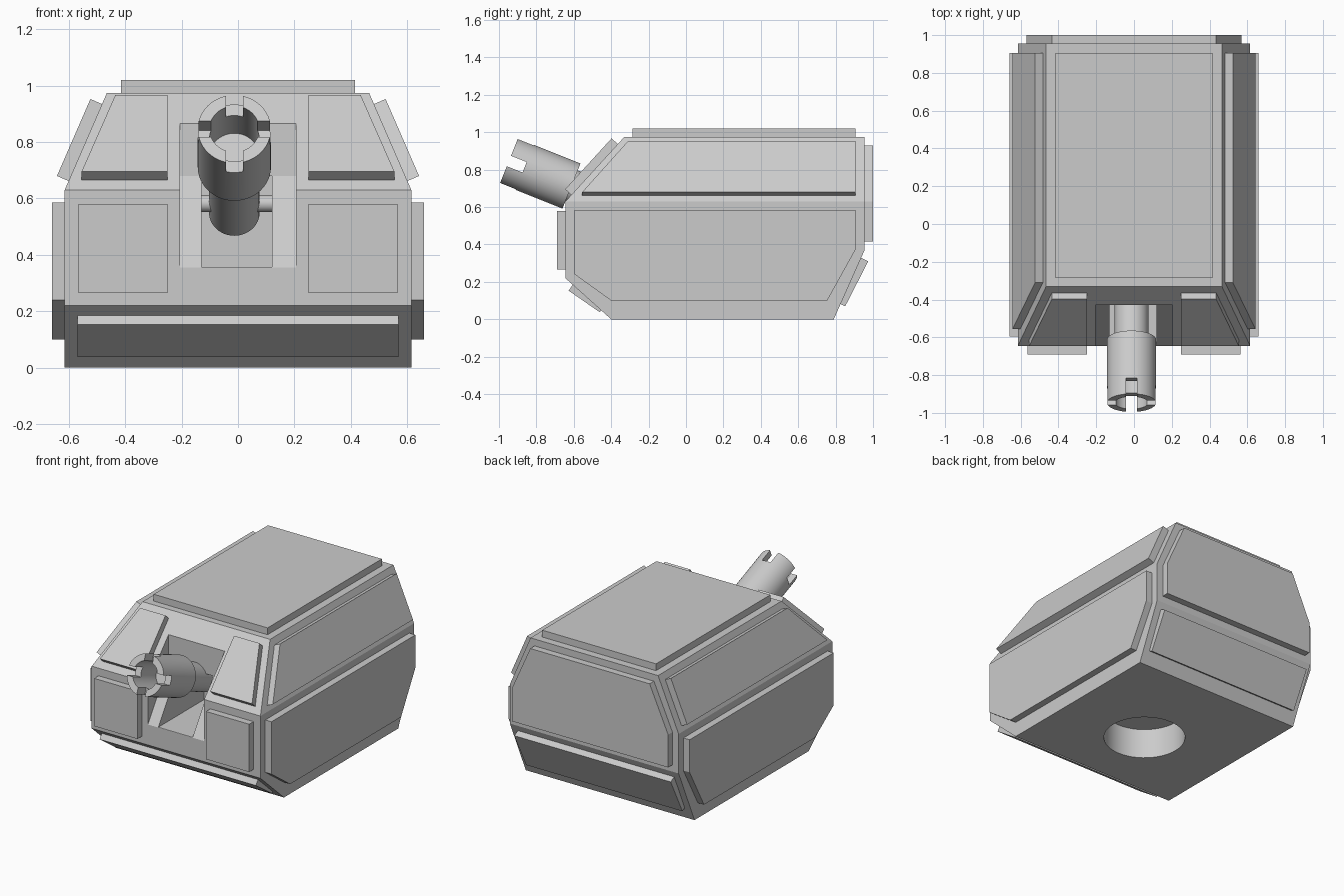
import bpy, bmesh, math
from mathutils import Matrix, Vector

cube = bpy.data.objects.get("Cube")
if cube:
    bpy.data.objects.remove(cube, do_unlink=True)

# Single grey paint
grey = bpy.data.materials.new("hull_grey")
grey.use_nodes = True
grey.diffuse_color = (0.6, 0.6, 0.6, 1)
grey.node_tree.nodes["Principled BSDF"].inputs["Base Color"].default_value = (0.6, 0.6, 0.6, 1)

CENTRE = Vector((0, 0.15, 0.5))
THICK = 0.045


def finish(name, bm):
    bmesh.ops.recalc_face_normals(bm, faces=bm.faces[:])
    mesh = bpy.data.meshes.new(name)
    bm.to_mesh(mesh)
    bm.free()
    mesh.materials.append(grey)
    ob = bpy.data.objects.new(name, mesh)
    bpy.context.collection.objects.link(ob)
    return ob


def activate(ob):
    bpy.ops.object.select_all(action='DESELECT')
    ob.select_set(True)
    bpy.context.view_layer.objects.active = ob


def smooth(ob):
    activate(ob)
    bpy.ops.object.shade_smooth_by_angle(angle=math.radians(15))


def prism(name, points, offset):
    """Extrude a flat polygon by a vector."""
    bm = bmesh.new()
    face = bm.faces.new([bm.verts.new(p) for p in points])
    new = bmesh.ops.extrude_face_region(bm, geom=[face], use_keep_orig=True)["geom"]
    bmesh.ops.translate(bm, vec=offset, verts=[g for g in new if isinstance(g, bmesh.types.BMVert)])
    return finish(name, bm)


def plate(name, points, mirror=False):
    """Armour plate raised outward from the hull."""
    pts = [Vector(p) for p in points]
    normal = (pts[1] - pts[0]).cross(pts[2] - pts[1]).normalized()
    if normal.dot(pts[0] - CENTRE) < 0:
        normal.negate()
    ob = prism(name, pts, normal * THICK)
    if mirror:
        ob.modifiers.new("Mirror", 'MIRROR')
    return ob


def box(name, lo, hi):
    x0, y0, z0 = lo
    x1, y1, z1 = hi
    return prism(name, [(x0, y0, z0), (x1, y0, z0), (x1, y1, z0), (x0, y1, z0)], (0, 0, z1 - z0))


def cylinder(name, radius, depth, matrix):
    bm = bmesh.new()
    bmesh.ops.create_cone(bm, cap_ends=True, segments=48, radius1=radius,
                          radius2=radius, depth=depth, matrix=matrix)
    return finish(name, bm)


def cut(ob, cutter):
    mod = ob.modifiers.new("Cut", 'BOOLEAN')
    mod.operation, mod.solver, mod.object = 'DIFFERENCE', 'EXACT', cutter
    activate(ob)
    bpy.ops.object.modifier_apply(modifier=mod.name)
    bpy.data.objects.remove(cutter, do_unlink=True)


# Hull: convex shell from the side profile, narrower at the roof
W, ROOF_W, SHOULDER, ROOF = 0.615, 0.465, 0.63, 0.975
profile = [(-0.40, 0), (0.79, 0), (0.79, 0.05), (0.955, 0.37), (0.955, SHOULDER),
           (0.955, ROOF), (-0.33, ROOF), (-0.645, SHOULDER), (-0.645, 0.22), (-0.40, 0.05)]
bm = bmesh.new()
for y, z in profile:
    for side in (-1, 1):
        bm.verts.new((side * (ROOF_W if z == ROOF else W), y, z))
bmesh.ops.convex_hull(bm, input=bm.verts[:])
bmesh.ops.dissolve_limit(bm, angle_limit=0.01, verts=bm.verts[:], edges=bm.edges[:])
hull = finish("hull", bm)

# Gun recess with sloping floor, central slot and ring socket underneath
recess = [(-0.7, 0.272), (-0.43, 0.68), (-0.43, 1.1), (-0.7, 1.1)]
cut(hull, prism("recess_cutter", [(-0.205, y, z) for y, z in recess], (0.41, 0, 0)))
cut(hull, box("slot_cutter", (-0.13, -0.72, 0.357), (0.12, -0.17, 0.68)))
cut(hull, cylinder("socket_cutter", 0.25, 0.4, Matrix.Translation((0, 0.1, 0))))
smooth(hull)


# Points lying on the sloped hull faces
def on_side(y, z):
    return (W - (z - SHOULDER) * (W - ROOF_W) / (ROOF - SHOULDER), y, z)


def on_brow(x, z):
    return (x, -0.645 + (z - SHOULDER) * 0.315 / (ROOF - SHOULDER), z)


# Roof and side plates
plate("roof_plate", [(-0.415, -0.285, ROOF), (0.415, -0.285, ROOF),
                     (0.415, 0.905, ROOF), (-0.415, 0.905, ROOF)])
plate("lower_side_plate", [(W, y, z) for y, z in [
    (-0.40, 0.10), (0.755, 0.10), (0.905, 0.37), (0.905, 0.585),
    (-0.595, 0.585), (-0.595, 0.24)]], True)
plate("upper_side_plate", [on_side(*p) for p in [
    (-0.555, 0.662), (0.905, 0.662), (0.905, 0.935), (-0.31, 0.935)]], True)

# Front plates
plate("brow_plate", [on_brow(*p) for p in [
    (0.25, 0.665), (0.555, 0.665), (0.435, 0.937), (0.25, 0.937)]], True)
plate("cheek_plate", [(x, -0.645, z) for x, z in [
    (0.25, 0.265), (0.565, 0.265), (0.565, 0.58), (0.25, 0.58)]], True)
plate("chin_plate", [(-0.57, -0.602, 0.19), (0.57, -0.602, 0.19),
                     (0.57, -0.436, 0.075), (-0.57, -0.436, 0.075)])

# Rear plates
plate("upper_rear_plate", [(x, 0.955, z) for x, z in [
    (-0.57, 0.415), (0.57, 0.415), (0.57, SHOULDER), (0.435, 0.93),
    (-0.435, 0.93), (-0.57, SHOULDER)]])
plate("lower_rear_plate", [(-0.57, 0.934, 0.33), (0.57, 0.934, 0.33),
                           (0.57, 0.811, 0.09), (-0.57, 0.811, 0.09)])

# Gun barrel: lathed stepped tube with a bore and cross-cut muzzle
LENGTH = 0.36
lathe = [(0, -0.434), (0.09, -0.434), (0.09, 0), (0.13, 0), (0.13, LENGTH),
         (0.088, LENGTH), (0.088, 0.1), (0, 0.1)]
bm = bmesh.new()
verts = [bm.verts.new((r, 0, z)) for r, z in lathe]
edges = [bm.edges.new(pair) for pair in zip(verts, verts[1:])]
bmesh.ops.spin(bm, geom=verts + edges, axis=(0, 0, 1), cent=(0, 0, 0),
               angle=math.tau, steps=48, use_duplicate=False)
bmesh.ops.remove_doubles(bm, verts=bm.verts[:], dist=0.0005)
barrel = finish("gun_barrel", bm)
for hx, hy in ((0.03, 0.2), (0.2, 0.03)):
    cut(barrel, box("muzzle_cutter", (-hx, -hy, LENGTH - 0.09), (hx, hy, LENGTH + 0.1)))
barrel.data.transform(Matrix.Translation((-0.013, -0.6125, 0.7125))
                      @ Matrix.Rotation(math.radians(68.2), 4, 'X'))
smooth(barrel)

# Pivot pin holding the barrel in its slot
pin = cylinder("pivot_pin", 0.03, 0.26, Matrix.Translation((-0.005, -0.30, 0.582))
               @ Matrix.Rotation(math.radians(90), 4, 'Y'))
smooth(pin)
